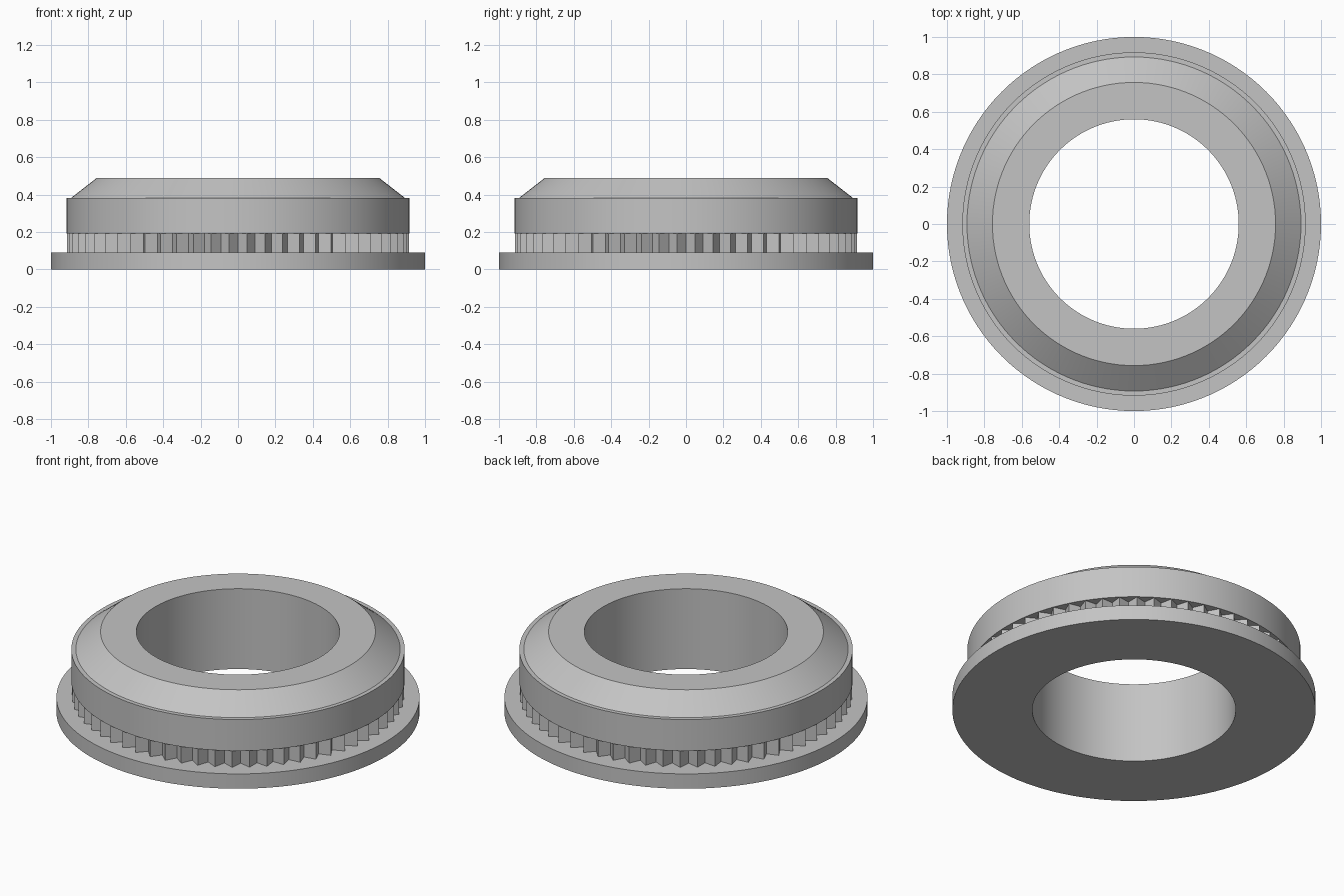
import bpy
import bmesh
import math

if "Cube" in bpy.data.objects:
    bpy.data.objects.remove(bpy.data.objects["Cube"], do_unlink=True)

TEETH = 60
SEGMENTS = TEETH * 2
BORE, RIM, COLLAR = 0.56, 1.0, 0.918
TIP, ROOT = 0.915, 0.86
FLANGE_TOP, BAND_TOP, SHOULDER, TOP = 0.09, 0.192, 0.382, 0.488

grey = bpy.data.materials.new("plain grey")
grey.use_nodes = True
colour = (0.55, 0.55, 0.55, 1)
grey.diffuse_color = colour
grey.node_tree.nodes["Principled BSDF"].inputs["Base Color"].default_value = colour


def loft(name, rings, smooth=True):
    """Join stacked rings (tip radius, root radius, height) with quads."""
    bm = bmesh.new()
    loops = []
    for tip, root, z in rings:
        loop = []
        for i in range(SEGMENTS):
            a = math.tau * i / SEGMENTS
            r = tip if i % 2 else root
            loop.append(bm.verts.new((r * math.cos(a), r * math.sin(a), z)))
        loops.append(loop)
    for a, b in zip(loops, loops[1:]):
        for i in range(SEGMENTS):
            j = (i + 1) % SEGMENTS
            bm.faces.new((a[i], b[i], b[j], a[j]))
    mesh = bpy.data.meshes.new(name)
    bm.to_mesh(mesh)
    bm.free()
    mesh.materials.append(grey)
    obj = bpy.data.objects.new(name, mesh)
    bpy.context.collection.objects.link(obj)
    if smooth:
        bpy.ops.object.select_all(action="DESELECT")
        obj.select_set(True)
        bpy.context.view_layer.objects.active = obj
        bpy.ops.object.shade_smooth_by_angle(angle=math.radians(20))
    return obj


def circle(r, z):
    return (r, r, z)


# Bottom flange: underside, rim and the ledge around the teeth
loft("base_flange", [circle(BORE, 0), circle(RIM, 0),
                     circle(RIM, FLANGE_TOP), (TIP, ROOT, FLANGE_TOP)][::-1])

# Band of pointed vertical teeth
loft("toothed_band", [(TIP, ROOT, BAND_TOP), (TIP, ROOT, FLANGE_TOP)], smooth=False)

# Upper collar: overhang, wall, small shoulder, chamfer and top
loft("upper_collar", [circle(BORE, TOP), circle(0.757, TOP), circle(0.893, SHOULDER),
                      circle(COLLAR, SHOULDER), circle(COLLAR, BAND_TOP),
                      (TIP, ROOT, BAND_TOP)])

# Straight central bore
loft("bore_wall", [circle(BORE, 0), circle(BORE, TOP)])
